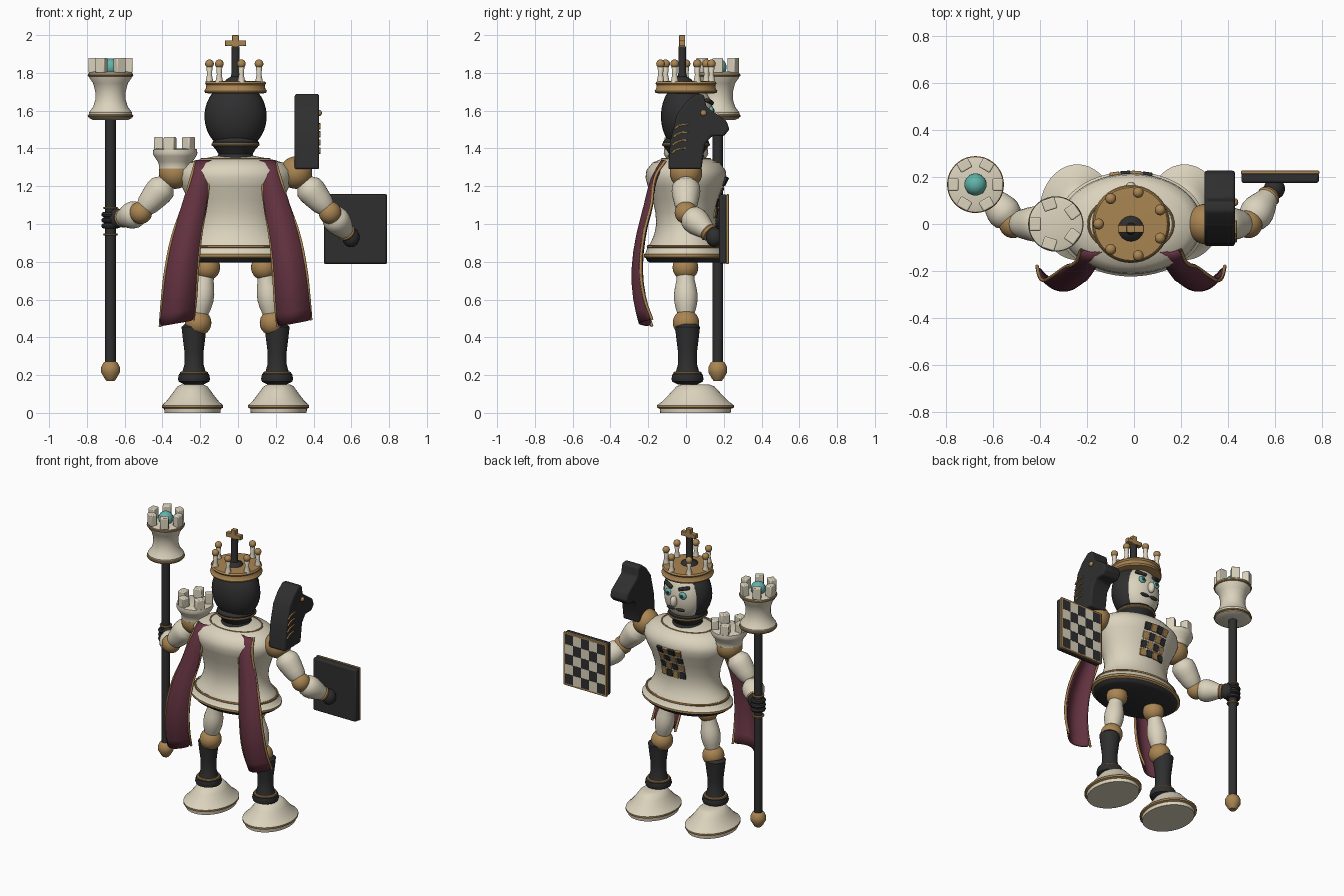
import bpy, bmesh, math
from mathutils import Vector, Matrix

if "Cube" in bpy.data.objects:
    bpy.data.objects.remove(bpy.data.objects["Cube"])

C = -0.013  # body centre line
MATS = {}
for n, c in {"cream": (0.71, 0.65, 0.51), "black": (0.028, 0.028, 0.028), "gold": (0.40, 0.235, 0.085),
             "burgundy": (0.125, 0.032, 0.052), "teal": (0.12, 0.45, 0.40)}.items():
    m = bpy.data.materials.new(n)
    m.diffuse_color = (*c, 1)
    m.use_nodes = True
    m.node_tree.nodes["Principled BSDF"].inputs["Base Color"].default_value = m.diffuse_color
    MATS[n] = m


def add(name, bm, *mats):
    bmesh.ops.recalc_face_normals(bm, faces=bm.faces)
    me = bpy.data.meshes.new(name)
    bm.to_mesh(me)
    bm.free()
    for m in mats:
        me.materials.append(MATS[m])
    ob = bpy.data.objects.new(name, me)
    bpy.context.collection.objects.link(ob)
    return ob


def lathe(name, prof, loc, mats, axis=(0, 0, 1), sx=1, sy=1, n=40):
    """Revolve (radius, height, material index) points about an axis."""
    bm = bmesh.new()
    rings = [[bm.verts.new((p[0] * sx * math.cos(2 * math.pi * i / n),
                            p[0] * sy * math.sin(2 * math.pi * i / n), p[1])) for i in range(n)] for p in prof]
    for k in range(len(prof) - 1):
        for i in range(n):
            j = (i + 1) % n
            f = bm.faces.new((rings[k][i], rings[k][j], rings[k + 1][j], rings[k + 1][i]))
            f.material_index = prof[k][2] if len(prof[k]) > 2 else 0
    bm.faces.new(rings[0][::-1]).material_index = prof[0][2] if len(prof[0]) > 2 else 0
    bm.faces.new(rings[-1]).material_index = prof[-1][2] if len(prof[-1]) > 2 else 0
    ob = add(name, bm, *mats)
    ob.location = loc
    ob.rotation_euler = Vector((0, 0, 1)).rotation_difference(Vector(axis)).to_euler()
    return ob


def limb(name, a, b, radii, mat):
    """Lathed limb from a to b with evenly spaced radii."""
    d = Vector(b) - Vector(a)
    return lathe(name, [(r, d.length * i / (len(radii) - 1)) for i, r in enumerate(radii)], a, [mat], d, n=28)


def ball(name, loc, r, mat):
    bm = bmesh.new()
    bmesh.ops.create_uvsphere(bm, u_segments=28, v_segments=16, radius=1)
    r = r if isinstance(r, tuple) else (r, r, r)
    bmesh.ops.scale(bm, vec=r, verts=bm.verts)
    ob = add(name, bm, mat)
    ob.location = loc
    return ob


def box(name, loc, size, mat, rot=(0, 0, 0), bevel=0.006):
    bm = bmesh.new()
    bmesh.ops.create_cube(bm, size=1)
    bmesh.ops.scale(bm, vec=size, verts=bm.verts)
    ob = add(name, bm, mat)
    ob.location, ob.rotation_euler = loc, rot
    if bevel:
        b = ob.modifiers.new("bevel", "BEVEL")
        b.width, b.segments = bevel, 2
    return ob


def ring(name, loc, R, r, mat="gold", sy=1):
    bpy.ops.mesh.primitive_torus_add(major_radius=R, minor_radius=r, major_segments=48, minor_segments=8, location=loc)
    ob = bpy.context.object
    ob.name, ob.scale = name, (1, sy, 1)
    ob.data.materials.append(MATS[mat])


def merlons(name, x, y, z, R, count, size):
    for k in range(count):
        a = math.pi + 2 * math.pi * k / count
        box(name, (x + R * math.cos(a), y + R * math.sin(a), z), size, "cream", (0, 0, a))


# legs and feet
for s in (-1, 1):
    fx = C + s * 0.228
    lathe("foot", [(.148, 0, 0), (.15, .022, 1), (.162, .028, 1), (.162, .04, 0), (.14, .06, 0), (.12, .085, 0),
                   (.098, .115, 0), (.08, .14, 0), (.06, .15, 0)], (fx, 0.05, 0), ["cream", "gold"], sy=1.26)
    lathe("ankle", [(.05, .15), (.08, .165), (.085, .18), (.08, .205), (.062, .215), (.05, .26), (.05, .32),
                    (.06, .40), (.066, .455), (.05, .47)], (fx - s * .008, .008, 0), ["black"])
    ring("ankle_band", (fx - s * .008, .008, .21), .066, .009)
    knee, hip = (C + s * .198, 0, .477), (C + s * .15, -.003, .77)
    ball("knee", knee, .07, "gold")
    ball("hip", hip, .068, "gold")
    limb("thigh", (C + s * .19, 0, .525), (C + s * .158, -.003, .74), [.045, .056, .062, .062, .056, .048, .045], "cream")

# torso with skirt rim
lathe("torso", [(.27, .795, 1), (.29, .805, 1), (.30, .82, 2), (.315, .825, 2), (.315, .84, 0), (.30, .85, 0), (.288, .875, 0),
                (.26, .905, 0), (.235, .95, 0), (.222, 1.0, 0), (.228, 1.06, 0), (.25, 1.13, 0), (.285, 1.20, 0),
                (.302, 1.245, 0), (.295, 1.285, 0), (.25, 1.325, 0), (.18, 1.345, 0), (.10, 1.36, 0)],
      (C, 0, 0), ["cream", "black", "gold"], sy=.71, n=56)
ring("skirt_band", (C, 0, .88), .285, .008, sy=.71)
ring("yoke_trim", (C, 0, 1.343), .18, .006, sy=.71)

# checkered chest tiles
for i in range(4):
    for j in range(4):
        x, z = (i - 1.5) * .046, 1.225 - j * .056
        R = (.296, .262, .238, .226)[j]
        y = .71 * math.sqrt(R * R - x * x)
        box("chest_tile", (C + x, y, z), (.042, .016, .05), "black" if (i + j) % 2 else "gold",
            ((-.45, -.4, -.3, -.1)[j] * -1 * -1, 0, -x * 2.2), .003)

# neck, head and face
lathe("neck_collar", [(.10, 1.35), (.09, 1.37), (.105, 1.395), (.123, 1.415), (.123, 1.435), (.10, 1.46)], (C, 0, 0), ["black"])
ring("collar_band", (C, 0, 1.42), .12, .008)
ball("hood", (C, -.003, 1.57), (.165, .13, .185), "black")
ball("face", (C, .035, 1.565), (.138, .112, .17), "cream")
ball("nose", (C, .155, 1.555), (.022, .025, .038), "cream")
for s in (-1, 1):
    ball("eye", (C + s * .055, .133, 1.60), (.027, .014, .024), "teal")
    ball("pupil", (C + s * .054, .145, 1.60), (.011, .006, .011), "black")
    box("brow", (C + s * .06, .125, 1.648), (.075, .025, .02), "black", (0, -s * .25, -s * .35))
    ball("moustache", (C + s * .033, .132, 1.497), (.036, .012, .011), "black")

# crown with pawn shaped points
lathe("crown_band", [(.14, 1.69), (.162, 1.695), (.166, 1.705), (.158, 1.715), (.155, 1.735), (.162, 1.745), (.155, 1.755),
                     (.10, 1.757)], (C, 0, 0), ["gold"])
for k in range(7):
    a = math.pi + 2 * math.pi * k / 7
    p = (C + .138 * math.cos(a), .138 * math.sin(a), 0)
    lathe("crown_post", [(.022, 1.745), (.018, 1.765), (.013, 1.79), (.016, 1.83), (.01, 1.84)], p, ["cream"], n=16)
    ball("crown_ball", (p[0], p[1], 1.848), .023, "gold")
lathe("finial_stem", [(.055, 1.755), (.05, 1.765), (.025, 1.78), (.021, 1.80), (.021, 1.94)], (C, -.02, 0), ["black"], n=24)
box("cross_upright", (C, -.02, 1.965), (.036, .032, .07), "gold", bevel=.003)
box("cross_bar", (C, -.02, 1.957), (.112, .032, .03), "gold", bevel=.003)

# arms
for s, el, wr, hd in ((-1, (-.515, 0, 1.06), (-.615, .125, 1.03), (-.64, .15, 1.03)),
                      (1, (.487, 0, 1.06), (.575, .12, .955), (.598, .15, .93))):
    sh = Vector((C + s * .32, 0, 1.272))
    ball("shoulder", sh, .086, "gold")
    e = Vector(el)
    limb("upper_arm", sh.lerp(e, .25), sh.lerp(e, .92), [.05, .074, .076, .072, .066, .06, .045], "cream")
    ball("elbow", el, .06, "gold")
    w = Vector(wr)
    limb("forearm", e.lerp(w, .05), w, [.04, .066, .072, .07, .062, .052, .042], "cream")
    limb("wrist_band", w.lerp(e, .08), w.lerp(e, -.06), [.044, .05, .044], "gold")
    ball("hand", hd, (.045, .045, .052), "black")

# shoulder tower
lathe("shoulder_tower", [(.07, 1.285), (.085, 1.295), (.085, 1.31), (.092, 1.33), (.112, 1.36), (.118, 1.375), (.115, 1.395),
                         (.10, 1.40)], (-.333, 0, 0), ["cream"])
merlons("tower_merlon", -.333, 0, 1.425, .088, 5, (.05, .058, .07))

# horse head on the other shoulder
H = [(-.095, 1.29), (-.083, 1.44), (-.048, 1.58), (.0, 1.645), (.055, 1.69), (.095, 1.685), (.108, 1.62), (.15, 1.59),
     (.215, 1.545), (.23, 1.50), (.20, 1.465), (.135, 1.465), (.10, 1.42), (.082, 1.29)]
bm = bmesh.new()
f = bm.faces.new([bm.verts.new((.30, y, z)) for y, z in H])
g = bmesh.ops.extrude_face_region(bm, geom=[f])
bmesh.ops.translate(bm, vec=(.13, 0, 0), verts=[v for v in g["geom"] if isinstance(v, bmesh.types.BMVert)])
b = add("horse_head", bm, "black").modifiers.new("bevel", "BEVEL")
b.width, b.segments = .012, 3
ball("horse_eye", (.432, .093, 1.588), (.012, .016, .016), "gold")
for k in range(4):
    z = 1.525 - k * .043
    for q in range(3):
        box("mane_stroke", (.432, -.05 + q * .025 - k * .005, z + (0, .012, .016)[q] - .012), (.012, .03, .009), "gold",
            ((.7, .3, .05)[q], 0, 0), .002)

# staff with tower top
S = (-.675, .168)
lathe("staff", [(.028, .25), (.028, 1.57)], (*S, 0), ["black"], n=24)
lathe("staff_tip", [(.022, .17), (.03, .18), (.05, .215), (.05, .24), (.038, .265), (.028, .272)], (*S, 0), ["gold"], n=24)
lathe("staff_tower", [(.09, 1.55), (.112, 1.56), (.115, 1.59), (.092, 1.62), (.08, 1.66), (.08, 1.70), (.092, 1.745),
                      (.113, 1.775), (.116, 1.80), (.09, 1.807)], (*S, 0), ["cream"])
for z in (1.572, 1.788):
    ring("staff_tower_band", (*S, z), .113, .008)
merlons("staff_merlon", *S, 1.84, .095, 6, (.045, .055, .08))
ball("staff_gem", (*S, 1.83), .047, "teal")
for z in (.945, .99, 1.04, 1.085):
    ring("grip_band", (*S, z), .033, .006)
for z in (.99, 1.02, 1.05):
    ring("finger", (*S, z), .035, .014, "black")

# board shield
bx, bz, bw, bh = .622, .973, .33, .365
box("board", (bx, .197, bz), (bw, .045, bh), "black", bevel=.01)
for s in (-1, 1):
    box("board_edge", (bx + s * (bw / 2 - .005), .22, bz), (.014, .014, bh), "gold", bevel=.003)
    box("board_edge", (bx, .22, bz + s * (bh / 2 - .005)), (bw, .014, .014), "gold", bevel=.003)
for i in range(5):
    for j in range(5):
        box("board_square", (bx + (i - 2) * .062, .222, bz + (j - 2) * .069), (.061, .009, .068),
            "black" if (i + j) % 2 == 0 else "cream", bevel=0)

# split cape: rows of outer x, inner x, y, z
ROWS = [(.21, .12, -.125, 1.335), (.235, .138, -.185, 1.25), (.28, .155, -.215, 1.10), (.335, .182, -.262, .94),
        (.372, .2, -.288, .76), (.39, .21, -.278, .60), (.40, .223, -.245, .475)]
for s in (-1, 1):
    bm, grid, n = bmesh.new(), [], 8
    for k, (xo, xi, y, z) in enumerate(ROWS):
        t = k / 6
        grid.append([bm.verts.new((C + s * (xi + (xo - xi) * i / n), y + (.015 + .05 * t) * (2 * i / n - 1) ** 2,
                                   z + s * (i / n - .5) * .035 * t)) for i in range(n + 1)])
    for a, c in zip(grid, grid[1:]):
        for i in range(n):
            bm.faces.new((a[i], a[i + 1], c[i + 1], c[i]))
    edges = [[v.co.copy() for v in (r[e] for r in grid)] for e in (0, n)]
    cape = add("cape_half", bm, "burgundy")
    cape.modifiers.new("smooth", "SUBSURF").levels = 1
    m = cape.modifiers.new("thick", "SOLIDIFY")
    m.thickness, m.offset = .014, 0
    for pts in edges:
        cu = bpy.data.curves.new("cape_trim", "CURVE")
        cu.dimensions, cu.bevel_depth, cu.bevel_resolution = "3D", .008, 1
        sp = cu.splines.new("BEZIER")
        sp.bezier_points.add(len(pts) - 1)
        for bp, p in zip(sp.bezier_points, pts):
            bp.co, bp.handle_left_type, bp.handle_right_type = p, "AUTO", "AUTO"
        cu.materials.append(MATS["gold"])
        bpy.context.collection.objects.link(bpy.data.objects.new("cape_trim", cu))

# smooth shading with crisp edges
for ob in bpy.data.objects:
    ob.select_set(ob.type == "MESH")
bpy.context.view_layer.objects.active = bpy.data.objects["torso"]
bpy.ops.object.shade_smooth_by_angle(angle=math.radians(40))
